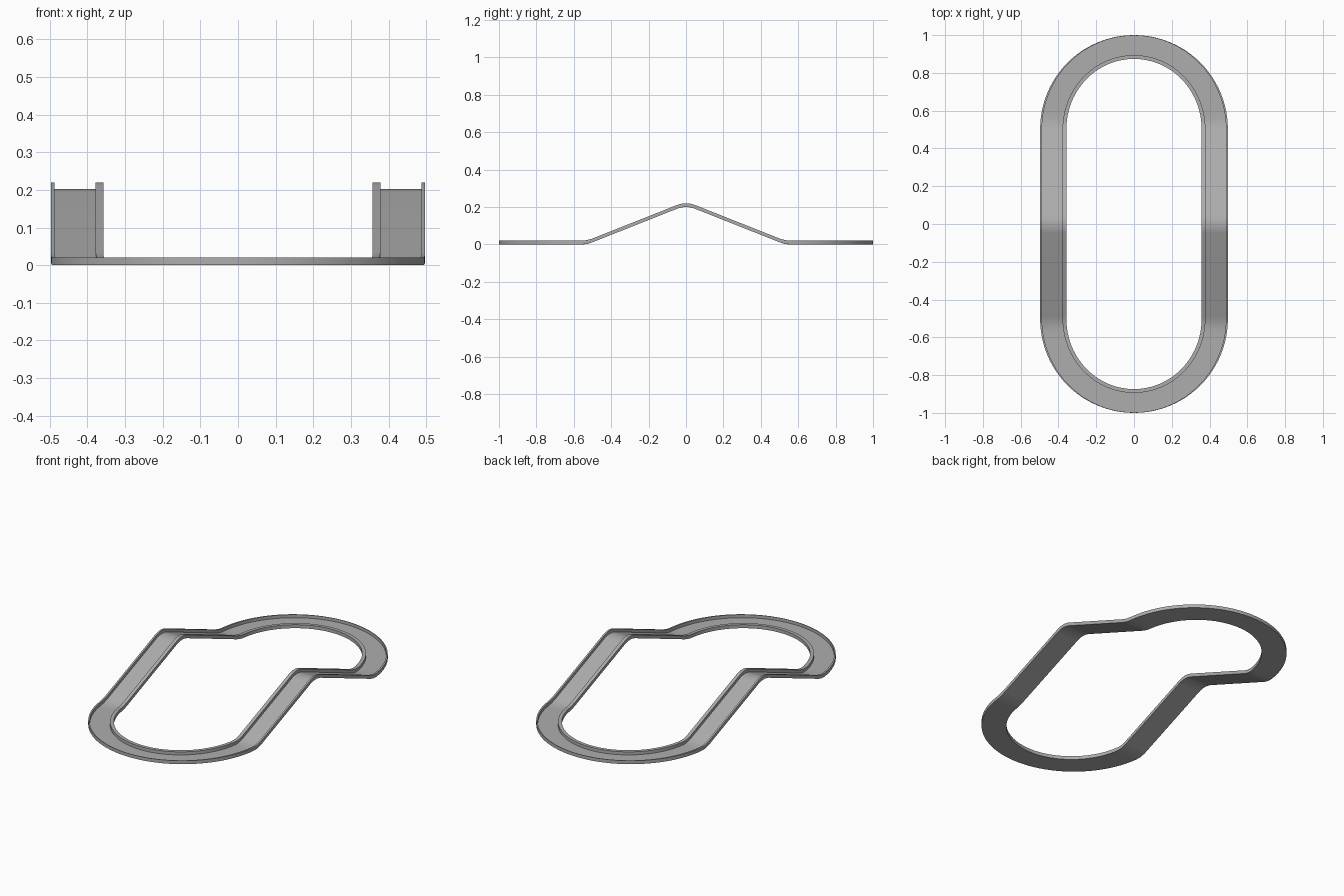
import bpy, bmesh, math

if "Cube" in bpy.data.objects:
    bpy.data.objects.remove(bpy.data.objects["Cube"])

STRAIGHT = 0.503                 # half length of the straight sides
PEAK, FOOT = 0.21, 0.53          # ramp apex height, ramp foot position
CREST, BEND = 0.05, 0.03         # rounding at the crest and at the foot
ARC_STEPS = 48

# channel cross-section: (half width at the sides, end-arc depth, height)
SECTION = [
    (0.497, 0.497, 0.000), (0.497, 0.497, 0.020),   # outer lip
    (0.487, 0.494, 0.020), (0.487, 0.494, 0.002),
    (0.378, 0.391, 0.002), (0.378, 0.391, 0.020),   # floor, inner lip
    (0.358, 0.371, 0.020), (0.358, 0.371, 0.000),
]


def ramp(y):
    """Height of the track bed: two slopes with rounded foot and crest."""
    y, slope = abs(y), PEAK / FOOT
    if y >= FOOT + BEND:
        return 0.0
    if y > FOOT - BEND:
        return slope * (FOOT + BEND - y) ** 2 / (4 * BEND)
    if y < CREST:
        return PEAK - slope * (y * y + CREST * CREST) / (2 * CREST)
    return PEAK - slope * y


# path stations: (x factor, straight y, arc factor) around the loop
straight_ys = [-0.49] + [-CREST + 2 * CREST * i / 10 for i in range(11)] + [0.49]
stations = [(1, y, 0) for y in straight_ys]
for side in (1, -1):
    for i in range(ARC_STEPS + 1):
        a = math.pi * i / ARC_STEPS
        stations.append((side * math.cos(a), side * STRAIGHT, side * math.sin(a)))
    if side == 1:
        stations += [(-1, y, 0) for y in reversed(straight_ys)]

# sweep the channel section around the loop
bm = bmesh.new()
rings = []
for fx, y0, fy in stations:
    ring = []
    for w, d, h in SECTION:
        y = y0 + fy * d
        ring.append(bm.verts.new((fx * w, y, ramp(y) + h)))
    rings.append(ring)
n = len(SECTION)
for r, ring in enumerate(rings):
    nxt = rings[(r + 1) % len(rings)]
    for k in range(n):
        j = (k + 1) % n
        bm.faces.new((ring[k], nxt[k], nxt[j], ring[j]))
bmesh.ops.recalc_face_normals(bm, faces=bm.faces)
mesh = bpy.data.meshes.new("track_loop")
bm.to_mesh(mesh)
bm.free()
track = bpy.data.objects.new("track_loop", mesh)
bpy.context.collection.objects.link(track)

# dark grey finish
mat = bpy.data.materials.new("dark_grey")
mat.diffuse_color = (0.42, 0.42, 0.42, 1)
mat.use_nodes = True
mat.node_tree.nodes["Principled BSDF"].inputs["Base Color"].default_value = mat.diffuse_color
mesh.materials.append(mat)

# smooth bends, crisp lip edges
bpy.context.view_layer.objects.active = track
track.select_set(True)
bpy.ops.object.shade_smooth_by_angle(angle=math.radians(30))
